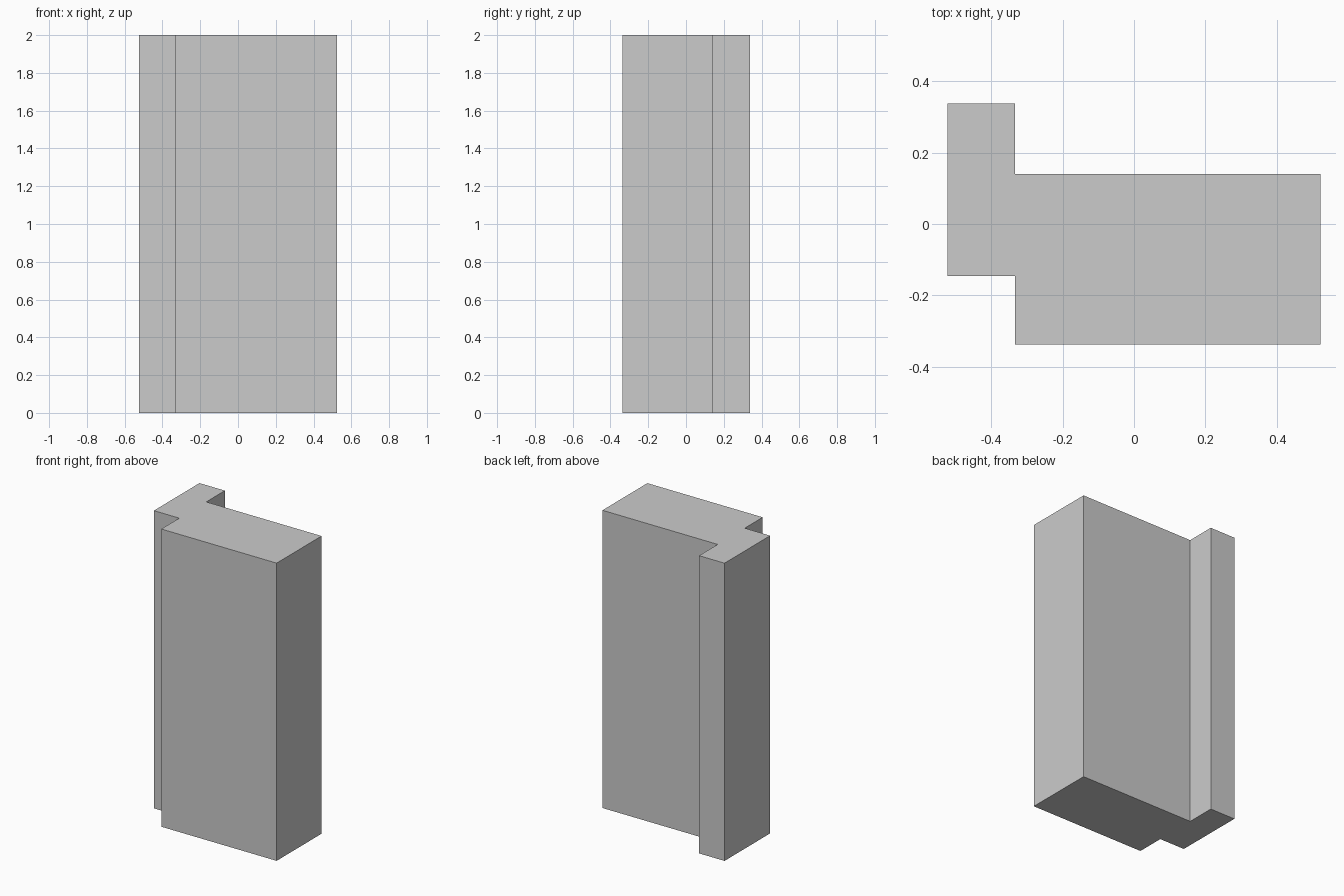
import bpy, bmesh

if "Cube" in bpy.data.objects:
    bpy.data.objects.remove(bpy.data.objects["Cube"])

HEIGHT = 2.0
# Stepped footprint: wide block with an offset strip on the left
profile = [(-0.523, -0.146), (-0.334, -0.146), (-0.334, -0.337), (0.523, -0.337),
           (0.523, 0.14), (-0.334, 0.14), (-0.334, 0.338), (-0.523, 0.338)]

# Extrude the footprint upwards into a solid pillar
bm = bmesh.new()
base = bm.faces.new([bm.verts.new((x, y, 0)) for x, y in profile])
top = bmesh.ops.extrude_face_region(bm, geom=[base], use_keep_orig=True)["geom"]
bmesh.ops.translate(bm, vec=(0, 0, HEIGHT),
                    verts=[g for g in top if isinstance(g, bmesh.types.BMVert)])
bmesh.ops.recalc_face_normals(bm, faces=bm.faces)

mesh = bpy.data.meshes.new("stepped_pillar")
bm.to_mesh(mesh)
bm.free()
bpy.context.collection.objects.link(bpy.data.objects.new("stepped_pillar", mesh))
